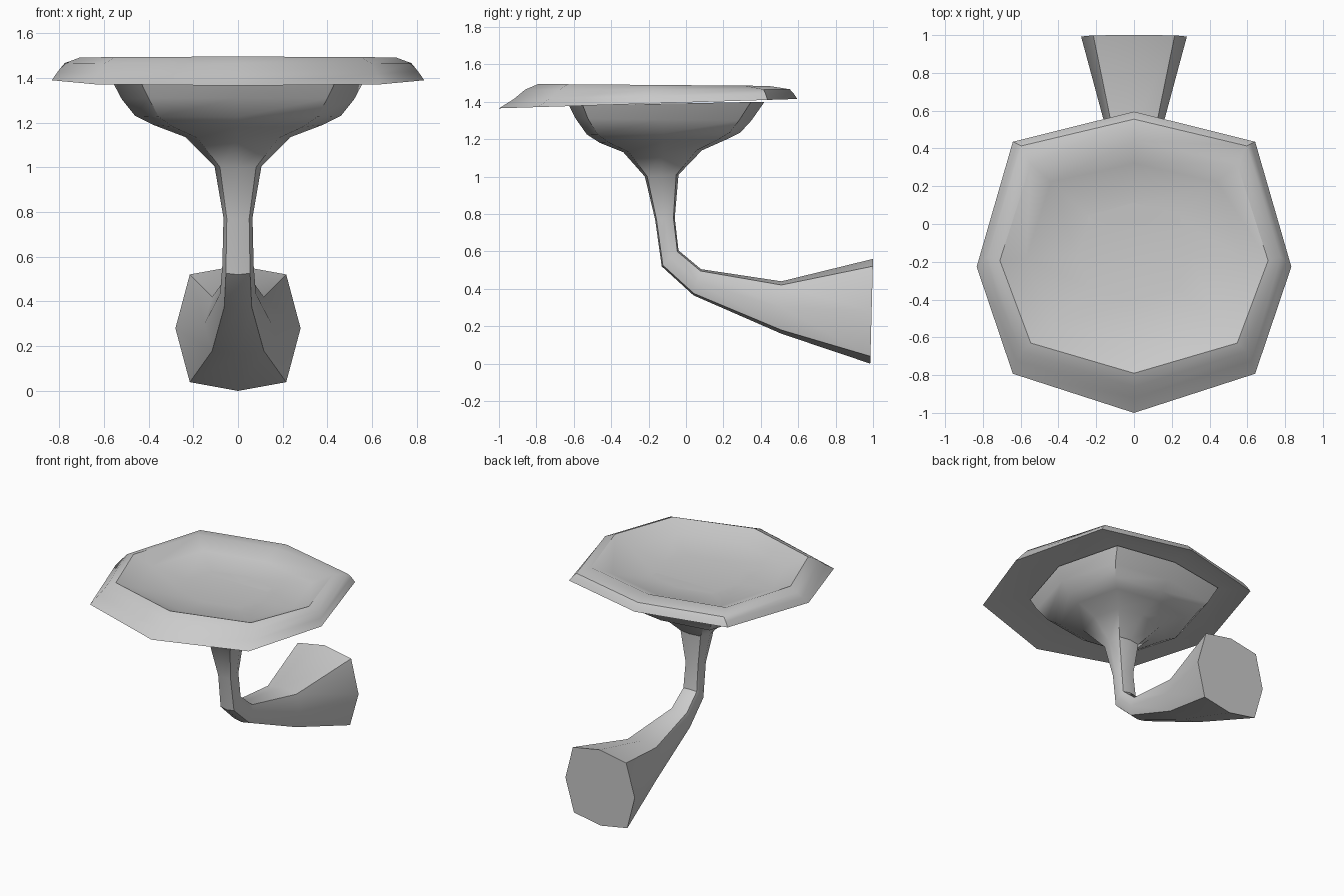
import bpy, bmesh, math
from mathutils import Vector

# Corner patterns of the squarish octagon section: (x factor, front-to-back factor)
STALK = [(0, -1), (.77, -.86), (1, 0), (.77, .86), (0, 1), (-.77, .86), (-1, 0), (-.77, -.86)]
CAP = [(0, -1), (.77, -.74), (1, -.03), (.77, .8), (0, 1), (-.77, .8), (-1, -.03), (-.77, -.74)]


def loft(name, section, rings):
    """Skin octagon rings given as (front y, front z, back y, back z, half width)."""
    bm = bmesh.new()
    loops = []
    for fy, fz, by, bz, rx in rings:
        front, back = Vector((0, fy, fz)), Vector((0, by, bz))
        mid, half = (front + back) / 2, (back - front) / 2
        loops.append([bm.verts.new(mid + half * v + Vector((rx * u, 0, 0)))
                      for u, v in section])
    for a, b in zip(loops, loops[1:]):
        for i in range(8):
            j = (i + 1) % 8
            bm.faces.new((a[i], a[j], b[j], b[i]))
    bm.faces.new(loops[0][::-1])
    bm.faces.new(loops[-1])
    bmesh.ops.recalc_face_normals(bm, faces=bm.faces)
    mesh = bpy.data.meshes.new(name)
    bm.to_mesh(mesh)
    bm.free()
    ob = bpy.data.objects.new(name, mesh)
    bpy.context.collection.objects.link(ob)
    bpy.ops.object.select_all(action='DESELECT')
    ob.select_set(True)
    bpy.context.view_layer.objects.active = ob
    bpy.ops.object.shade_smooth_by_angle(angle=math.radians(38))
    return ob


# Bent stalk: wide foot at the back, thin neck, flaring cup under the cap
loft("mushroom_stalk", STALK, [
    (0.985, 0.00, 1.00, 0.56, 0.28),
    (0.51, 0.16, 0.51, 0.44, 0.15),
    (0.04, 0.365, 0.08, 0.505, 0.08),
    (-0.13, 0.52, -0.04, 0.605, 0.07),
    (-0.165, 0.77, -0.06, 0.78, 0.065),
    (-0.22, 1.00, -0.04, 1.01, 0.105),
    (-0.335, 1.13, 0.085, 1.14, 0.235),
    (-0.46, 1.18, 0.22, 1.20, 0.38),
    (-0.53, 1.225, 0.29, 1.235, 0.46),
    (-0.59, 1.31, 0.35, 1.30, 0.52),
    (-0.625, 1.38, 0.42, 1.40, 0.565),
])

# Tilted cap: underside, drooping rim, crest and shallow dished top
loft("mushroom_cap", CAP, [
    (-0.61, 1.39, 0.41, 1.41, 0.56),
    (-0.86, 1.385, 0.51, 1.425, 0.74),
    (-1.00, 1.365, 0.595, 1.415, 0.833),
    (-0.92, 1.415, 0.575, 1.445, 0.805),
    (-0.86, 1.465, 0.555, 1.467, 0.775),
    (-0.79, 1.495, 0.44, 1.485, 0.71),
    (-0.65, 1.44, 0.32, 1.43, 0.57),
    (-0.40, 1.41, 0.08, 1.40, 0.30),
])
